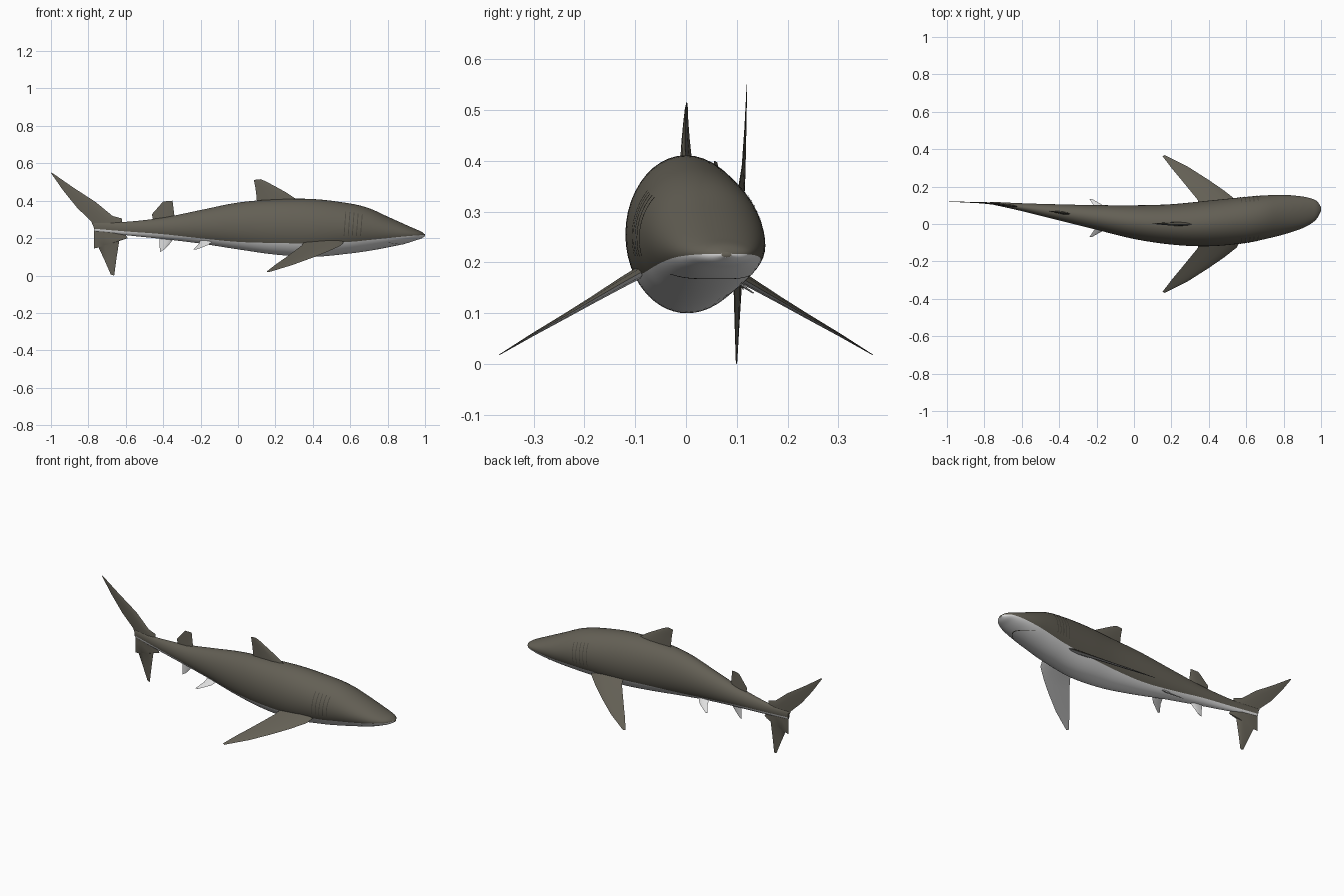
import bpy, bmesh, math
from mathutils import Vector

if "Cube" in bpy.data.objects:
    bpy.data.objects.remove(bpy.data.objects["Cube"])


def material(name, rgb):
    m = bpy.data.materials.new(name)
    m.diffuse_color = (*rgb, 1)
    m.use_nodes = True
    m.node_tree.nodes["Principled BSDF"].inputs["Base Color"].default_value = m.diffuse_color
    return m


DARK = material("dark grey brown", (0.125, 0.115, 0.09))
PALE = material("pale belly", (0.74, 0.74, 0.74))
SLIT = material("dark slit", (0.07, 0.065, 0.052))

# Body stations: x, top z, bottom z, centre y, half width, colour line z
STATIONS = [
    (-0.77, .283, .238, .113, .006, .250),
    (-0.60, .287, .216, .090, .021, .236),
    (-0.40, .310, .195, .062, .043, .221),
    (-0.20, .350, .171, .035, .066, .199),
    (0.00, .390, .140, .010, .090, .180),
    (0.20, .407, .112, -.002, .108, .174),
    (0.40, .409, .100, .003, .122, .172),
    (0.60, .385, .118, .022, .123, .180),
    (0.70, .360, .132, .036, .117, .190),
    (0.80, .315, .150, .050, .106, .200),
    (0.90, .270, .172, .062, .085, .210),
    (0.95, .248, .188, .070, .066, .214),
    (0.98, .235, .198, .076, .044, .216),
    (1.00, .220, .210, .080, .010, .217),
]


def station(x):
    """Smoothly interpolated (top, bottom, centre, half width, line) at x."""
    s = STATIONS
    x = min(max(x, s[0][0]), s[-1][0])
    i = 0
    while i < len(s) - 2 and x > s[i + 1][0]:
        i += 1

    def slope(k, j):
        a, b = s[max(k - 1, 0)], s[min(k + 1, len(s) - 1)]
        return (b[j] - a[j]) / (b[0] - a[0])

    h = s[i + 1][0] - s[i][0]
    t = (x - s[i][0]) / h
    return [(2*t**3 - 3*t*t + 1) * s[i][j] + (t**3 - 2*t*t + t) * h * slope(i, j)
            + (3*t*t - 2*t**3) * s[i + 1][j] + (t**3 - t*t) * h * slope(i + 1, j)
            for j in range(1, 6)]


def surface(x, a, off=0.0):
    """Point on the body skin at position x and section angle a."""
    top, bot, cy, hw, _ = station(x)
    return Vector((x, cy + (hw + off) * math.cos(a),
                   (top + bot) / 2 + ((top - bot) / 2 + off) * math.sin(a)))


def centre_y(x):
    return station(x)[2] + max(0, -0.77 - x) * 0.03


def finish(name, bm, mats, angle=40, fix=True):
    if fix:
        bmesh.ops.recalc_face_normals(bm, faces=bm.faces)
    me = bpy.data.meshes.new(name)
    bm.to_mesh(me)
    bm.free()
    for m in mats:
        me.materials.append(m)
    me.shade_smooth()
    me.set_sharp_from_angle(angle=math.radians(angle))
    ob = bpy.data.objects.new(name, me)
    bpy.context.collection.objects.link(ob)
    return ob


def loft(bm, rings):
    n = len(rings[0])
    vs = [[bm.verts.new(p) for p in r] for r in rings]
    faces = []
    for a, b in zip(vs, vs[1:]):
        for i in range(n):
            k = (i + 1) % n
            faces.append((i, bm.faces.new((a[i], a[k], b[k], b[i]))))
    bm.faces.new(vs[0])
    bm.faces.new(vs[-1])
    return faces


# Body: each ring has a vertex pair exactly on the belly colour line
def build_body():
    bm = bmesh.new()
    xs = [-0.77 + 1.71 * i / 70 for i in range(71)]
    xs += [1 - 0.06 * (1 - i / 12) ** 2 for i in range(1, 13)]
    up, low = 30, 18
    rings = []
    for x in xs:
        top, bot, _, _, line = station(x)
        a = math.asin(max(-0.9, min(0.9, (2 * line - top - bot) / (top - bot))))
        angles = [a + (math.pi - 2 * a) * i / up for i in range(up)]
        angles += [math.pi - a + (math.pi + 2 * a) * i / low for i in range(low)]
        rings.append([surface(x, t) for t in angles])
    for i, f in loft(bm, rings):
        f.material_index = 1 if i >= up else 0
    finish("body", bm, [DARK, PALE], 60)


# Fins: rows of (leading point, trailing point, half thickness)
def fin(name, rows, axis, mats):
    bm = bmesh.new()
    axis = Vector(axis).normalized()
    rings = []
    for le, te, t in rows:
        le, te = Vector(le), Vector(te)
        side = [(.12, .65), (.35, 1), (.7, .6)]
        ring = [le] + [le.lerp(te, u) + axis * t * w for u, w in side] + [te]
        ring += [le.lerp(te, u) - axis * t * w for u, w in reversed(side)]
        rings.append(ring)
    for i, f in loft(bm, rings):
        f.material_index = 1 if i >= 4 and len(mats) > 1 else 0
    finish(name, bm, mats)


def upright_fin(name, rows, mat):
    bent = [((a, centre_y(a), b), (c, centre_y(c), d), t) for a, b, c, d, t in rows]
    fin(name, bent, (0, 1, 0), [mat])


# Thin strips lying on the skin
def ribbon(name, path, width):
    bm = bmesh.new()
    pairs = [[bm.verts.new(surface(x + d, a, .0015)) for d in (-width, width)]
             for x, a in path]
    for p, q in zip(pairs, pairs[1:]):
        bm.faces.new((p[0], p[1], q[1], q[0]))
    bm.normal_update()
    for f in bm.faces:
        c = f.calc_center_median()
        top, bot, cy, _, _ = station(c.x)
        if f.normal.dot(c - Vector((c.x, cy, (top + bot) / 2))) < 0:
            f.normal_flip()
    finish(name, bm, [SLIT], fix=False)


build_body()

upright_fin("dorsal_fin", [
    (.34, .385, .11, .375, .013), (.31, .409, .10, .405, .011),
    (.26, .443, .097, .44, .008), (.20, .476, .092, .475, .005),
    (.15, .503, .087, .50, .003), (.12, .515, .085, .511, .001)], DARK)

upright_fin("second_dorsal_fin", [
    (-.335, .28, -.45, .27, .010), (-.342, .335, -.46, .328, .006),
    (-.35, .40, -.40, .396, .001)], DARK)

upright_fin("anal_fin", [
    (-.335, .215, -.42, .215, .008), (-.36, .175, -.42, .175, .005),
    (-.392, .142, -.417, .125, .001)], PALE)

upright_fin("tail_fin", [
    (-.995, .55, -1.0, .548, .0005), (-.88, .470, -.935, .455, .002),
    (-.76, .392, -.86, .362, .004), (-.67, .318, -.785, .29, .006),
    (-.62, .305, -.77, .255, .007), (-.62, .25, -.77, .20, .007),
    (-.59, .200, -.77, .145, .007), (-.635, .185, -.745, .150, .006),
    (-.65, .09, -.715, .085, .004), (-.662, .0, -.68, .005, .001)], DARK)

# Paired fins
for s, side in ((1, "left"), (-1, "right")):
    fin(side + "_pectoral_fin", [
        ((.57, s * .08, .185), (.36, s * .08, .190), .012),
        ((.55, s * .125, .160), (.34, s * .13, .160), .010),
        ((.48, s * .180, .128), (.295, s * .185, .126), .007),
        ((.40, s * .235, .096), (.25, s * .24, .093), .005),
        ((.29, s * .305, .056), (.20, s * .30, .058), .003),
        ((.165, s * .368, .018), (.153, s * .362, .021), .0008)],
        (0, s * .49, .87), [DARK, PALE])
    fin(side + "_pelvic_fin", [
        ((-.12, .032 + s * .025, .195), (-.20, .032 + s * .025, .195), .006),
        ((-.16, .032 + s * .065, .163), (-.21, .032 + s * .06, .168), .004),
        ((-.222, .032 + s * .10, .139), (-.238, .032 + s * .102, .140), .001)],
        (0, s * .5, .87), [PALE])

    # Gill slits
    for i in range(5):
        x = .57 + .022 * i
        angles = [-.3 + 1.0 * k / 10 for k in range(11)]
        ribbon(f"{side}_gill_slit_{i + 1}",
               [(x + .01 * math.sin(a), a if s > 0 else math.pi - a) for a in angles], .0022)

# Mouth line under the snout
ribbon("mouth", [(.89 - .09 * (k / 10) ** 2, -math.pi / 2 + .085 * k)
                 for k in range(-10, 11)], .003)
